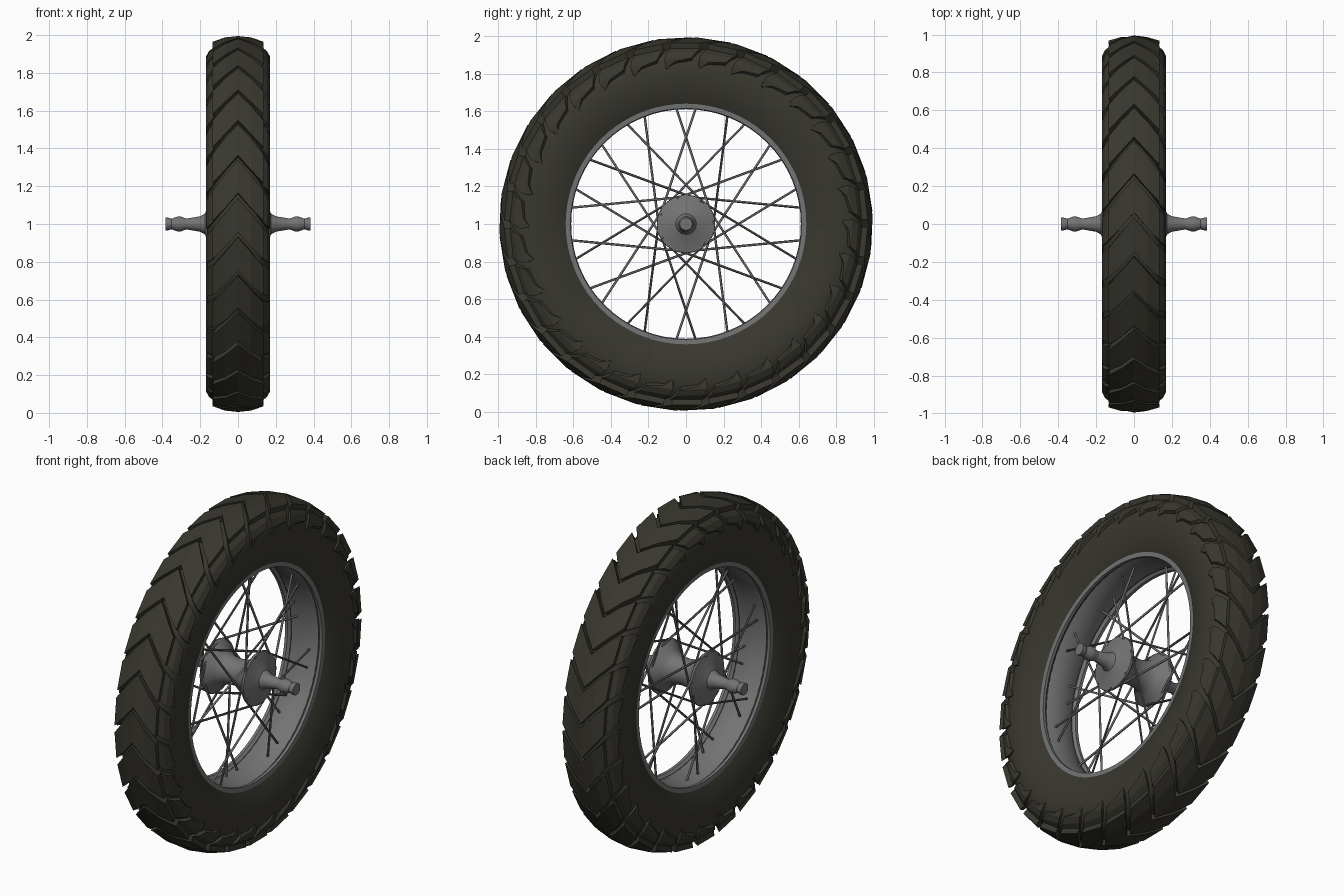
import bpy, bmesh, math
from mathutils import Vector

if "Cube" in bpy.data.objects:
    bpy.data.objects.remove(bpy.data.objects["Cube"])

def mat(name, c):
    m = bpy.data.materials.new(name)
    m.diffuse_color = (*c, 1)
    m.use_nodes = True
    m.node_tree.nodes["Principled BSDF"].inputs["Base Color"].default_value = m.diffuse_color
    return m

RUBBER = mat("dark_rubber", (0.040, 0.038, 0.028))
METAL = mat("grey_metal", (0.17, 0.175, 0.172))
SPOKE = mat("spoke_steel", (0.13, 0.13, 0.13))

def pt(x, r, a):
    # a = 0 faces the front, increasing towards the top
    return Vector((x, -r * math.cos(a), 1 + r * math.sin(a)))

def finish(bm, name, material, smooth=None):
    bmesh.ops.recalc_face_normals(bm, faces=bm.faces[:])
    me = bpy.data.meshes.new(name)
    bm.to_mesh(me)
    bm.free()
    me.materials.append(material)
    ob = bpy.data.objects.new(name, me)
    bpy.context.collection.objects.link(ob)
    if smooth:
        bpy.ops.object.select_all(action='DESELECT')
        ob.select_set(True)
        bpy.context.view_layer.objects.active = ob
        bpy.ops.object.shade_smooth_by_angle(angle=math.radians(smooth))
    return ob

def lathe(name, profile, n, material, closed, smooth=35):
    """Spin an (x, radius) profile round the axle."""
    bm = bmesh.new()
    rings = [[bm.verts.new(pt(x, r, 2 * math.pi * i / n)) for x, r in profile] for i in range(n)]
    m = len(profile)
    for i in range(n):
        a, b = rings[i], rings[(i + 1) % n]
        for j in range(m if closed else m - 1):
            k = (j + 1) % m
            bm.faces.new((a[j], a[k], b[k], b[j]))
    if not closed:
        bm.faces.new([r[0] for r in rings])
        bm.faces.new([r[-1] for r in rings])
    return finish(bm, name, material, smooth)

def mirrored(half):
    """Half profile from the middle outwards -> full profile."""
    return [(-x, r) for x, r in reversed(half) if x > 0] + half

# Tyre carcass
outer = [(0, 0.962), (0.07, 0.955), (0.125, 0.925), (0.152, 0.885), (0.163, 0.84),
         (0.165, 0.79), (0.158, 0.74), (0.145, 0.69), (0.128, 0.65), (0.118, 0.63)]
lathe("tyre_carcass", mirrored(outer), 72, RUBBER, True)

# Rim
rim = mirrored([(0, 0.612), (0.05, 0.616), (0.09, 0.632), (0.105, 0.616), (0.122, 0.616), (0.124, 0.645)])
lathe("rim", rim, 64, METAL, True)

# Hub with two flanges, and axle with stepped ends
hub = mirrored([(0, 0.075), (0.05, 0.08), (0.09, 0.10), (0.128, 0.152), (0.134, 0.156),
                (0.144, 0.154), (0.160, 0.09), (0.175, 0.055), (0.20, 0.041), (0.275, 0.028)])
lathe("hub", hub, 40, METAL, False)
axle = mirrored([(0.27, 0.028), (0.305, 0.040), (0.322, 0.039), (0.352, 0.028), (0.372, 0.034), (0.385, 0.034)])
lathe("axle", axle, 24, METAL, False)

# Tread blocks
def block(bm, sections):
    """Loft a raised block through (x, r, start, end, inner_x, inner_r) sections."""
    rows = []
    for x, r, a0, a1, xi, ri in sections:
        a0, a1 = math.radians(a0), math.radians(a1)
        rows.append([bm.verts.new(p) for p in
                     (pt(x, r, a0), pt(x, r, a1), pt(xi, ri, a1), pt(xi, ri, a0))])
    for p, q in zip(rows, rows[1:]):
        for j in range(4):
            k = (j + 1) % 4
            bm.faces.new((p[j], p[k], q[k], q[j]))
    bm.faces.new(rows[0])
    bm.faces.new(rows[-1])

COUNT = 30
STEP = 360 / COUNT
centre, shoulder = bmesh.new(), bmesh.new()
for i in range(COUNT):
    a = i * STEP + 8 - STEP
    # chevron across the crown, with tip leading
    half = [(0, 0.996, a + 1.5, a + STEP, 0, 0.94),
            (0.07, 0.988, a - 3.2, a + STEP - 4.8, 0.07, 0.93),
            (0.134, 0.968, a - 7, a + STEP - 9.5, 0.120, 0.90)]
    left = [(-x, r, s, e, -xi, ri) for x, r, s, e, xi, ri in reversed(half[1:])]
    block(centre, left + half)
    # shoulder lugs that taper to a spike on the sidewall
    for s in (-1, 1):
        b = a - 2.5
        block(shoulder, [(s * x, r, b + p, b + q, s * xi, ri) for x, r, p, q, xi, ri in (
            (0.128, 0.938, -4.5, 5.5, 0.11, 0.90),
            (0.153, 0.918, -6, 3.8, 0.13, 0.88),
            (0.170, 0.886, -7, 2.4, 0.145, 0.86),
            (0.170, 0.868, -7, -3.5, 0.150, 0.85),
            (0.167, 0.835, -6.8, -6.4, 0.155, 0.83))])
finish(centre, "tread_chevrons", RUBBER)
finish(shoulder, "shoulder_lugs", RUBBER)

# Crossed tangent spokes
bm = bmesh.new()

def rod(p, q, r, n=6):
    d = (q - p).normalized()
    u = d.orthogonal().normalized()
    v = d.cross(u)
    offs = [u * r * math.cos(2 * math.pi * i / n) + v * r * math.sin(2 * math.pi * i / n) for i in range(n)]
    a = [bm.verts.new(p + o) for o in offs]
    b = [bm.verts.new(q + o) for o in offs]
    for i in range(n):
        j = (i + 1) % n
        bm.faces.new((a[i], a[j], b[j], b[i]))
    bm.faces.new(a)
    bm.faces.new(b)

PAIRS = 7
for side in (-1, 1):
    for k in range(PAIRS):
        base = 360 / PAIRS * (k + (0.25 if side > 0 else 0.75))
        for d in (-1, 1):
            h = math.radians(base + d * 6)
            e = h + d * math.radians(76)
            rod(pt(side * (0.136 + d * 0.008), 0.145, h), pt(side * 0.04, 0.622, e), 0.0065)
finish(bm, "spokes", SPOKE, 60)
